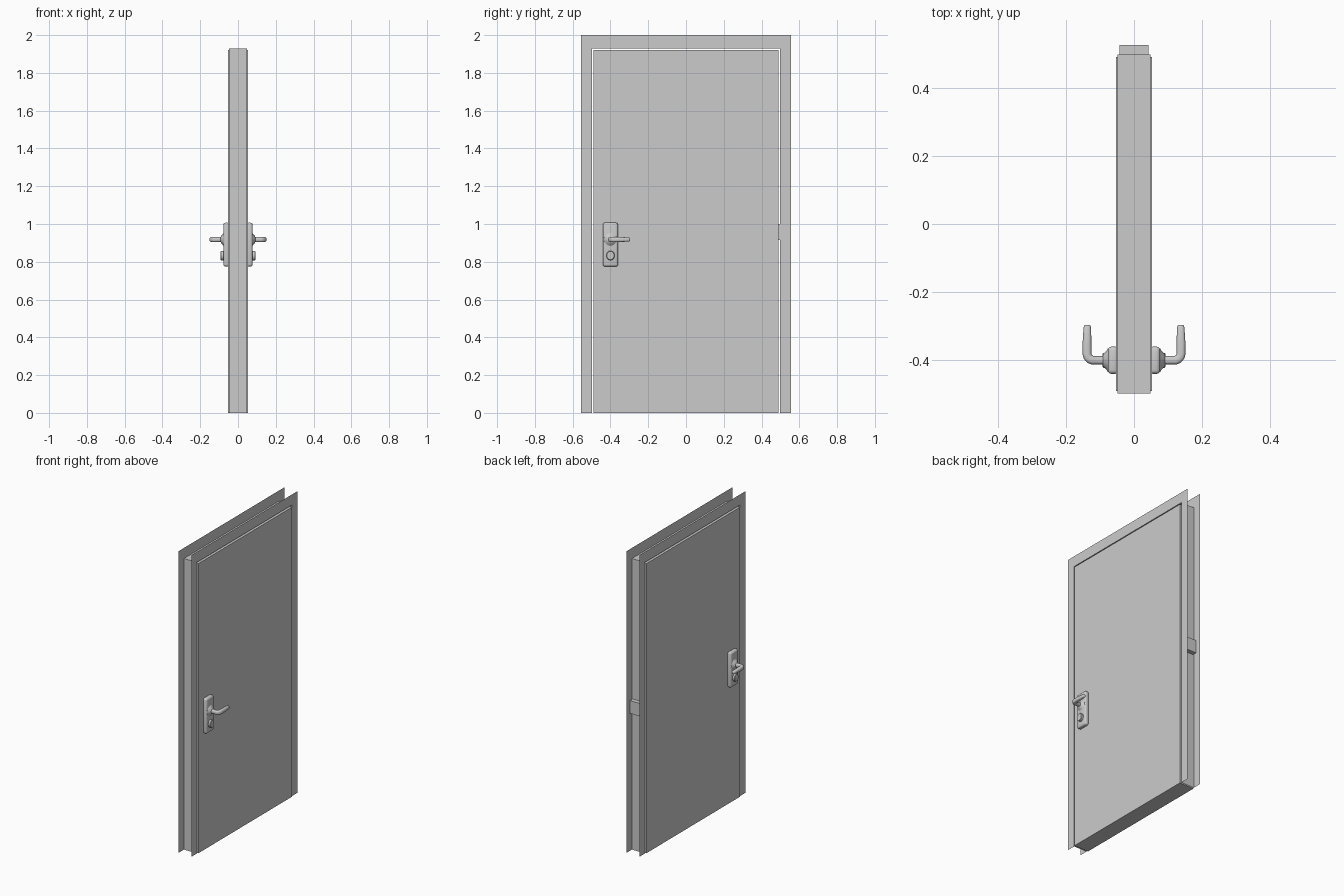
import bpy, bmesh, math
from mathutils import Matrix

if "Cube" in bpy.data.objects:
    bpy.data.objects.remove(bpy.data.objects["Cube"])


def finish(name, bm, smooth=False):
    me = bpy.data.meshes.new(name)
    bmesh.ops.recalc_face_normals(bm, faces=bm.faces[:])
    bm.to_mesh(me)
    bm.free()
    ob = bpy.data.objects.new(name, me)
    bpy.context.collection.objects.link(ob)
    if smooth:
        smooth_obj(ob)
    return ob


def smooth_obj(ob):
    bpy.ops.object.select_all(action='DESELECT')
    ob.select_set(True)
    bpy.context.view_layer.objects.active = ob
    bpy.ops.object.shade_smooth_by_angle(angle=math.radians(40))


def box(name, x, y, z, bevel=0, segments=3):
    bm = bmesh.new()
    bmesh.ops.create_cube(bm, size=1)
    for v in bm.verts:
        v.co = [r[0] + (c + 0.5) * (r[1] - r[0]) for c, r in zip(v.co, (x, y, z))]
    if bevel:
        bmesh.ops.bevel(bm, geom=bm.edges[:], offset=bevel, segments=segments,
                        profile=0.5, affect='EDGES')
    return finish(name, bm, bool(bevel))


def turned(name, profile, y, z, sy=1, sz=1, n=32):
    """Lathe (x, radius) profile around the x axis."""
    bm = bmesh.new()
    rings = [[bm.verts.new((px, y + sy * r * math.cos(2 * math.pi * i / n),
                            z + sz * r * math.sin(2 * math.pi * i / n)))
              for i in range(n)] for px, r in profile]
    for a, b in zip(rings, rings[1:]):
        for i in range(n):
            bm.faces.new((a[i], a[(i + 1) % n], b[(i + 1) % n], b[i]))
    bm.faces.new(rings[0])
    bm.faces.new(rings[-1])
    return finish(name, bm, True)


def lever(name, path, n=20):
    """Sweep an ellipse along (x, y, angle, half width, half height) stations."""
    bm = bmesh.new()
    rings = []
    for x, y, a, w, h in path:
        ring = []
        for i in range(n):
            t = 2 * math.pi * i / n
            # rounded-rectangle style section
            u = math.copysign(abs(math.cos(t)) ** 0.75, math.cos(t)) * w
            v = math.copysign(abs(math.sin(t)) ** 0.75, math.sin(t)) * h
            ring.append(bm.verts.new((x + u * math.sin(a), y - u * math.cos(a), 0.918 + v)))
        rings.append(ring)
    for a, b in zip(rings, rings[1:]):
        for i in range(n):
            bm.faces.new((a[i], a[(i + 1) % n], b[(i + 1) % n], b[i]))
    bm.faces.new(rings[0])
    bm.faces.new(rings[-1])
    return finish(name, bm, True)


# Door leaf, slightly proud of the frame on both faces
box("door_leaf", (-0.053, 0.053), (-0.49, 0.49), (0, 1.92))

# Sheet frame: lining between two flat architraves
X, YI, ZI, YO, ZO = 0.048, 0.498, 1.93, 0.555, 2.0
bm = bmesh.new()
loops = []
for x in (-X, X):
    inner = [bm.verts.new((x, y, z)) for y, z in ((-YI, 0), (-YI, ZI), (YI, ZI), (YI, 0))]
    outer = [bm.verts.new((x, y, z)) for y, z in ((-YO, 0), (-YO, ZO), (YO, ZO), (YO, 0))]
    for i in range(3):
        bm.faces.new((inner[i], inner[i + 1], outer[i + 1], outer[i]))
    loops.append(inner)
for i in range(3):
    bm.faces.new((loops[0][i], loops[0][i + 1], loops[1][i + 1], loops[1][i]))
finish("door_frame", bm)

# Strike box set into the lining
box("strike_box", (-0.043, 0.043), (0.488, 0.526), (0.915, 1.0))

# Handle set on the +x face, mirrored to the other face
parts = [box("lock_plate", (0.045, 0.077), (-0.44, -0.36), (0.775, 1.007), 0.011)]
parts.append(turned("lever_collar", [(0.07, 0.036), (0.077, 0.034), (0.082, 0.026),
                                     (0.09, 0.019), (0.092, 0.012)], -0.4, 0.918))
parts.append(turned("lock_cylinder", [(0.07, 0.022), (0.089, 0.022), (0.092, 0.019)],
                    -0.4, 0.833, 1, 1.15))
stations = [(0.075, -0.4, 0, 0.012, 0.013), (0.118, -0.4, 0, 0.012, 0.013)]
for k in range(1, 8):
    a = math.pi / 2 * k / 7
    stations.append((0.118 + 0.02 * math.sin(a), -0.38 - 0.02 * math.cos(a), a, 0.013, 0.014))
stations += [(0.138, -0.35, math.pi / 2, 0.013, 0.013), (0.137, -0.303, math.pi / 2, 0.011, 0.011),
             (0.137, -0.298, math.pi / 2, 0.009, 0.009), (0.137, -0.296, math.pi / 2, 0.006, 0.006)]
parts.append(lever("lever_handle", stations))

for p in parts:
    me = p.data.copy()
    me.transform(Matrix.Scale(-1, 4, (1, 0, 0)))
    me.flip_normals()
    ob = p.copy()
    ob.data = me
    ob.name = p.name + "_back"
    bpy.context.collection.objects.link(ob)
